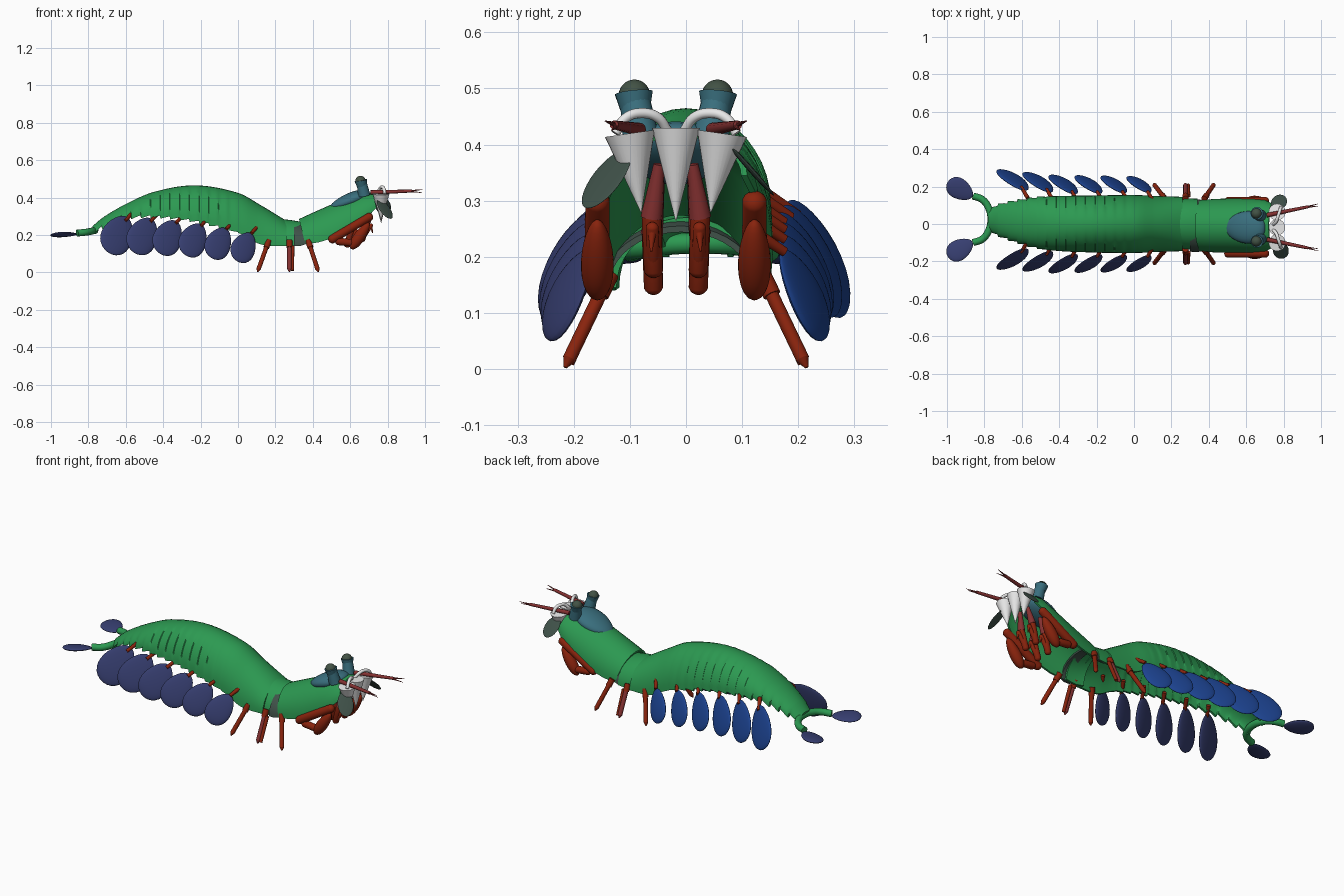
import bpy, bmesh, math
from mathutils import Vector, Matrix

if "Cube" in bpy.data.objects:
    bpy.data.objects.remove(bpy.data.objects["Cube"], do_unlink=True)


def material(name, *rgb):
    m = bpy.data.materials.new(name)
    m.use_nodes = True
    m.diffuse_color = (*rgb, 1)
    m.node_tree.nodes["Principled BSDF"].inputs["Base Color"].default_value = (*rgb, 1)
    return m


GREEN = material("shell green", .025, .32, .083)
TEAL = material("teal", .042, .16, .21)
BLUE = material("bright blue", .012, .056, .28)
INDIGO = material("indigo", .038, .049, .165)
RUST = material("rust red", .25, .017, .004)
MAROON = material("maroon", .23, .03, .03)
SLATE = material("slate green", .05, .082, .066)
EYE = material("eye olive", .055, .085, .06)
WHITE = material("white", .82, .82, .82)
HEAD_Y = -.018


def finish(bm, name, mat):
    bmesh.ops.recalc_face_normals(bm, faces=bm.faces)
    me = bpy.data.meshes.new(name)
    bm.to_mesh(me)
    bm.free()
    me.materials.append(mat)
    ob = bpy.data.objects.new(name, me)
    bpy.context.collection.objects.link(ob)
    bpy.ops.object.select_all(action='DESELECT')
    bpy.context.view_layer.objects.active = ob
    ob.select_set(True)
    bpy.ops.object.shade_smooth_by_angle(angle=math.radians(35))


def rod(name, a, b, r1, r2, mat, sides=12):
    a, b = Vector(a), Vector(b)
    bm = bmesh.new()
    rot = (b - a).to_track_quat('Z', 'Y').to_matrix().to_4x4()
    bmesh.ops.create_cone(bm, cap_ends=True, segments=sides, radius1=r1, radius2=r2,
                          depth=(b - a).length,
                          matrix=Matrix.Translation((a + b) / 2) @ rot)
    finish(bm, name, mat)


def capsule(name, a, b, r, mat):
    """Rod with rounded ends"""
    a, b = Vector(a), Vector(b)
    bm = bmesh.new()
    bmesh.ops.create_uvsphere(bm, u_segments=14, v_segments=10, radius=r)
    rot = (b - a).to_track_quat('Z', 'Y')
    for v in bm.verts:
        end = b if v.co.z > 0 else a
        v.co = rot @ v.co + end
    finish(bm, name, mat)


def egg(name, centre, along, across, size, mat, taper=0):
    """Ellipsoid with its long axis on 'along', narrowed toward the start by taper"""
    u = Vector(along).normalized()
    w = Vector(across)
    w = (w - u * w.dot(u)).normalized()
    n = u.cross(w)
    bm = bmesh.new()
    bmesh.ops.create_uvsphere(bm, u_segments=24, v_segments=14, radius=1)
    for v in bm.verts:
        p = v.co.copy()
        k = 1 + taper * p.z
        v.co = Vector(centre) + u * p.z * size[0] + w * p.x * size[1] * k + n * p.y * size[2] * k
    finish(bm, name, mat)


def tube(name, points, r, mat):
    cu = bpy.data.curves.new(name, 'CURVE')
    cu.dimensions = '3D'
    cu.bevel_depth = r
    cu.bevel_resolution = 3
    cu.use_fill_caps = True
    sp = cu.splines.new('BEZIER')
    sp.bezier_points.add(len(points) - 1)
    for bp, p in zip(sp.bezier_points, points):
        bp.co = p
        bp.handle_left_type = bp.handle_right_type = 'AUTO'
    cu.materials.append(mat)
    bpy.context.collection.objects.link(bpy.data.objects.new(name, cu))


def shell(name, stations, mat, lean=0, n=20, thick=.011):
    """Hollow arched shell through sections: x, top, bottom, half width, centre y"""
    bm = bmesh.new()
    rings = []
    for x, top, bot, hw, y in stations:
        ring = []
        for inset, steps in ((0, range(n + 1)), (thick, range(n, -1, -1))):
            for i in steps:
                t = math.pi * i / n
                z = (top - bot - inset) * math.sin(t)
                ring.append(bm.verts.new((x + lean * z, y + (hw - inset) * math.cos(t), bot + z)))
        rings.append(ring)
    count = len(rings[0])
    for a, b in zip(rings, rings[1:]):
        for i in range(count):
            j = (i + 1) % count
            bm.faces.new((a[i], a[j], b[j], b[i]))
    for ring in (rings[0], rings[-1]):
        for i in range(n):
            bm.faces.new((ring[i], ring[i + 1], ring[count - 2 - i], ring[count - 1 - i]))
    finish(bm, name, mat)


def profile_at(x, keys):
    """Smooth interpolation between key sections"""
    i = max(j for j in range(len(keys) - 1) if keys[j][0] <= x or j == 0)
    a, b = Vector(keys[i]), Vector(keys[i + 1])
    p, q = Vector(keys[max(i - 1, 0)]), Vector(keys[min(i + 2, len(keys) - 1)])
    h = b[0] - a[0]
    t = (x - a[0]) / h
    m0 = (b - p) / (b[0] - p[0]) * h
    m1 = (q - a) / (q[0] - a[0]) * h
    return (a * (2*t**3 - 3*t*t + 1) + m0 * (t**3 - 2*t*t + t)
            + b * (3*t*t - 2*t**3) + m1 * (t**3 - t*t))


# Abdomen: smooth arched back, scalloped lower edge, stepped tail end
keys = [(-.78, .245, .215, .05, .022), (-.72, .295, .25, .08, .02), (-.6, .365, .295, .113, .012),
        (-.45, .43, .305, .143, .004), (-.23, .465, .28, .152, 0), (0, .425, .215, .155, 0),
        (.12, .36, .15, .15, 0), (.26, .275, .14, .145, 0)]
stations = []
x, step = -.78, .052
while x < .25:
    drop = max(0, min(1, (.05 - x) / .2))
    flare = max(0, min(1, (-.45 - x) / .1))
    for k in range(4):
        px = min(x + step * (k + .1) / 3.2, .26)
        _, top, bot, hw, y = profile_at(px, keys)
        f = 1 - k / 3
        stations.append((px, top, bot - .016 * f * drop, hw + .012 * f * flare, y))
    x += step
shell("abdomen", stations, GREEN)

# Waist, wedge under the neck and the head shield
shell("waist", [(.23, .285, .145, .13, 0), (.28, .28, .14, .137, 0), (.34, .27, .145, .135, 0)], GREEN)
shell("neck_wedge", [(.3, .266, .142, .139, HEAD_Y / 2), (.335, .265, .142, .141, HEAD_Y / 2),
                     (.36, .255, .15, .138, HEAD_Y / 2)], SLATE)
shell("head_shield", [(x, top, bot, hw, HEAD_Y / 2) for x, top, bot, hw in (
    (.36, .285, .15, .137), (.43, .315, .16, .143), (.53, .358, .19, .146),
    (.63, .4, .25, .145), (.70, .428, .305, .138), (.74, .425, .345, .118))], GREEN, -.25)
egg("face_plate", (.595, HEAD_Y, .382), (1, 0, .4), (0, 1, 0), (.115, .086, .04), TEAL, .15)

for side, word in ((-1, "right"), (1, "left")):
    def head(x, y, z):
        return (x, HEAD_Y + side * y, z)

    # Stalked eyes
    rod(word + "_eye_stalk", head(.675, .062, .41), head(.662, .072, .475), .033, .027, TEAL, 20)
    rod(word + "_eye_collar", head(.662, .072, .46), head(.657, .075, .492), .026, .034, TEAL, 20)
    egg(word + "_eye", head(.655, .074, .488), (0, 0, 1), (1, 0, 0), (.028, .028, .028), EYE)

    # Feelers with split tips
    rod(word + "_feeler", head(.71, .065, .427), head(.93, .11, .435), .012, .008, MAROON)
    for tip in (-1, 1):
        rod(word + "_feeler_tip", head(.9, .104, .434), head(.985, .12 + tip * .006, .434 + tip * .008),
            .006, .001, MAROON, 8)

    # White mouth cones and looping bristles
    rod(word + "_mouth_cone", head(.765, .062, .28), head(.765, .082, .42), .001, .045, WHITE, 28)
    tube(word + "_loop", [head(.745, .015, .425), head(.76, .032, .448), head(.77, .06, .456),
                          head(.78, .09, .447), head(.785, .108, .42)], .009, WHITE)

    # Folded outer claws
    outer = .14
    capsule(word + "_claw_arm", head(.505, outer, .178), head(.70, outer, .295), .023, RUST)
    egg(word + "_claw_club", head(.652, outer, .195), (.09, 0, .13), (0, 1, 0), (.085, .029, .03), RUST, -.15)
    capsule(word + "_claw_wrist", head(.54, outer, .165), head(.63, outer, .155), .02, RUST)

    # Inner grasping legs
    for dx, dz in ((0, 0), (-.08, -.03)):
        joints = [head(.71 + dx, .03, .365 + dz), head(.69 + dx, .043, .27 + dz),
                  head(.665 + dx, .04, .18 + dz), head(.71 + dx, .042, .25 + dz)]
        rod(word + "_grasper_root", joints[0], joints[1], .01, .02, MAROON)
        capsule(word + "_grasper_arm", joints[1], joints[2], .018, RUST)
        capsule(word + "_grasper_hand", joints[2], joints[3], .012, RUST)
        rod(word + "_grasper_hook", joints[3], head(.72 + dx, .044, .21 + dz), .009, .002, RUST)

    # Walking legs
    for top_x, foot_x, mat in ((.165, .11, RUST), (.275, .275, MAROON), (.375, .425, RUST)):
        hip = Vector((top_x, side * .135, .17))
        foot = Vector((foot_x, side * .208, .018))
        knee = hip.lerp(foot, .25)
        rod(word + "_leg_hip", hip, knee, .016, .016, RUST)
        rod(word + "_leg_shin", knee, foot, .012, .012, mat)
        rod(word + "_leg_foot", foot, foot + (foot - hip) * .1, .012, .003, mat)
    rod(word + "_leg_second_rod", (.292, side * .15, .14), (.29, side * .208, .01), .01, .009, RUST)

    # Swimming paddles, larger toward the tail
    for i in range(6):
        px = -.643 + i * .135
        pz = .2 - .0022 * i * (i + 1)
        shift = .012 * max(0, 2 - i)
        big = 1 - .045 * i
        root = Vector((px + .055, side * .155 + shift, pz + .095))
        egg(word + "_swim_paddle", (px, side * .21 + shift, pz), (-.075, side * .08, -.14),
            (.9, -side * .4, 0), (.12 * big, .086 * big, .014), BLUE if side > 0 else INDIGO, .2)
        rod(word + "_swim_root", root + Vector((.02, -side * .04, .02)),
            root + Vector((-.015, side * .02, -.02)), .011, .009, RUST)

    # Tail paddles
    egg(word + "_tail_paddle", (-.93, side * .16 + .025, .202), (-.85, side * .52, 0),
        (.52, side * .85, .15), (.077, .055, .012), INDIGO, .22)

# Side paddles of the head
egg("right_head_paddle", (.785, -.142, .338), (.4, -.45, -.7), (.65, .75, .1), (.068, .042, .005), SLATE)
egg("left_head_paddle", (.775, .116, .355), (.2, .64, -.72), (1, 0, 0), (.062, .042, .005), SLATE)

# Middle mouth cone
rod("middle_mouth_cone", (.765, HEAD_Y, .265), (.765, HEAD_Y, .43), .001, .043, WHITE, 28)

# Curved tail arms
arm = [(-.86, .125, .21), (-.81, .105, .215), (-.775, .055, .222)]
tube("tail_arms", [(x, .025 - y, z) for x, y, z in arm] + [(-.765, .025, .224)]
     + [(x, .025 + y, z) for x, y, z in reversed(arm)], .019, GREEN)
